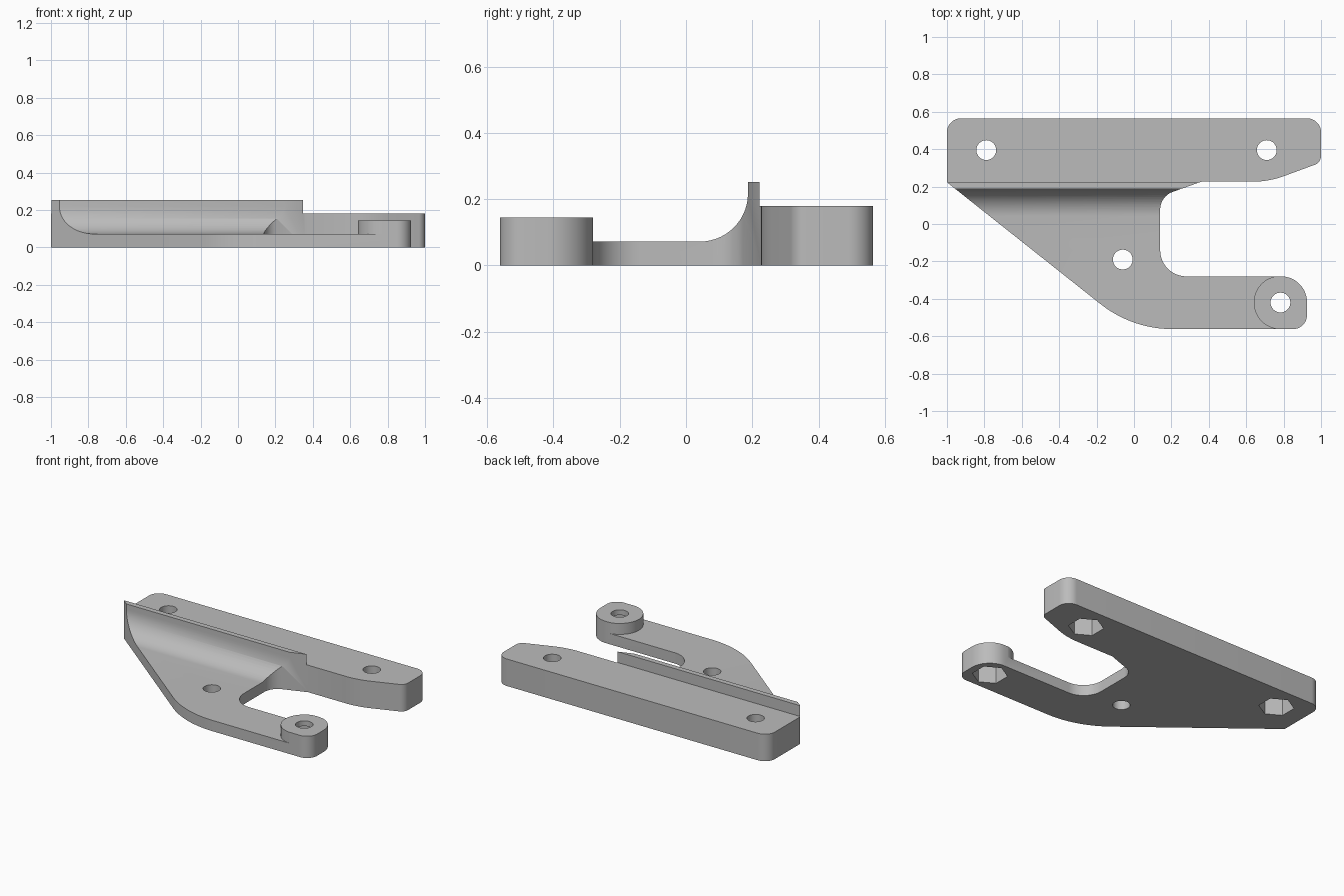
import bpy
import bmesh
from math import cos, sin, tan, pi, radians
from mathutils import Vector

if "Cube" in bpy.data.objects:
    bpy.data.objects.remove(bpy.data.objects["Cube"], do_unlink=True)

grey = bpy.data.materials.new("Plain grey")
grey.use_nodes = True
grey.diffuse_color = (0.5, 0.5, 0.5, 1)
grey.node_tree.nodes["Principled BSDF"].inputs["Base Color"].default_value = (0.5, 0.5, 0.5, 1)


def rounded(corners, steps=14):
    """Outline from (x, y, radius) corners, each filleted by its radius."""
    path = []
    for i, (x, y, r) in enumerate(corners):
        p = Vector((x, y))
        a = (Vector(corners[i - 1][:2]) - p).normalized()
        b = (Vector(corners[(i + 1) % len(corners)][:2]) - p).normalized()
        if r == 0:
            path.append(p)
            continue
        half = a.angle(b) / 2
        start, end = p + a * r / tan(half), p + b * r / tan(half)
        centre = p + (a + b).normalized() * r / sin(half)
        u, v = start - centre, end - centre
        sweep = u.angle(v)
        for k in range(steps + 1):
            t = k / steps
            path.append(centre + (u * sin((1 - t) * sweep) + v * sin(t * sweep)) / sin(sweep))
    return path


def ring(x, y, r, n, turn=0.0):
    return [(x + r * cos(turn + 2 * pi * k / n), y + r * sin(turn + 2 * pi * k / n)) for k in range(n)]


def prism(name, path, low, high, along_x=False):
    """Extrude a path upward, or a y-z section along x."""
    bm = bmesh.new()
    place = (lambda p: (low, p[0], p[1])) if along_x else (lambda p: (p[0], p[1], low))
    face = bm.faces.new([bm.verts.new(place(p)) for p in path])
    move = bmesh.ops.extrude_face_region(bm, geom=[face])["geom"]
    shift = Vector((high - low, 0, 0)) if along_x else Vector((0, 0, high - low))
    bmesh.ops.translate(bm, vec=shift, verts=[g for g in move if isinstance(g, bmesh.types.BMVert)])
    bmesh.ops.recalc_face_normals(bm, faces=bm.faces)
    mesh = bpy.data.meshes.new(name)
    bm.to_mesh(mesh)
    bm.free()
    mesh.materials.append(grey)
    obj = bpy.data.objects.new(name, mesh)
    bpy.context.collection.objects.link(obj)
    return obj


def combine(target, tool, operation):
    mod = target.modifiers.new(tool.name, "BOOLEAN")
    mod.object, mod.operation, mod.solver = tool, operation, "EXACT"
    bpy.context.view_layer.objects.active = target
    bpy.ops.object.modifier_apply(modifier=mod.name)
    bpy.data.objects.remove(tool, do_unlink=True)


# Stock with the thin plate, coved ridge and thick rail in section
section = rounded([(-0.7, -0.1, 0), (0.7, -0.1, 0), (0.7, 0.18, 0), (0.222, 0.18, 0),
                   (0.222, 0.252, 0), (0.187, 0.252, 0), (0.187, 0.072, 0.145), (-0.7, 0.072, 0)])
bracket = prism("bracket", section, -1.2, 1.2, along_x=True)

# Raised boss at the end of the arm
bx, by, br = 0.783, -0.42, 0.1425
boss_path = [(bx + br * cos(a), by + br * sin(a)) for a in (pi / 2 + pi * k / 32 for k in range(33))]
boss = prism("boss", boss_path + [(1.1, by - br), (1.1, by + br)], 0.03, 0.145)
combine(bracket, boss, "UNION")

# Plan outline trims the stock
outline = rounded([(-1, 0.565, 0.075), (-1, 0.223, 0.02), (-0.01, -0.562, 0.62),
                   (0.925, -0.562, 0.075), (0.925, -0.28, 0.138), (0.14, -0.28, 0.14),
                   (0.14, 0.148, 0.1), (0.36, 0.226, 0), (0.72, 0.226, 0.5),
                   (1, 0.329, 0.05), (1, 0.565, 0.075)])
combine(bracket, prism("outline", outline, 0, 0.5), "INTERSECT")

# Screw holes, with hexagonal nut pockets underneath three of them
fixings = [(-0.79, 0.395), (0.71, 0.395), (bx, by)]
for x, y in fixings + [(-0.06, -0.19)]:
    combine(bracket, prism("hole", ring(x, y, 0.053, 32), -0.1, 0.4), "DIFFERENCE")
for x, y in fixings:
    combine(bracket, prism("nut_pocket", ring(x, y, 0.108, 6, pi / 6), -0.1, 0.11), "DIFFERENCE")

bpy.ops.object.select_all(action="DESELECT")
bracket.select_set(True)
bpy.context.view_layer.objects.active = bracket
bpy.ops.object.shade_smooth_by_angle(angle=radians(30))
